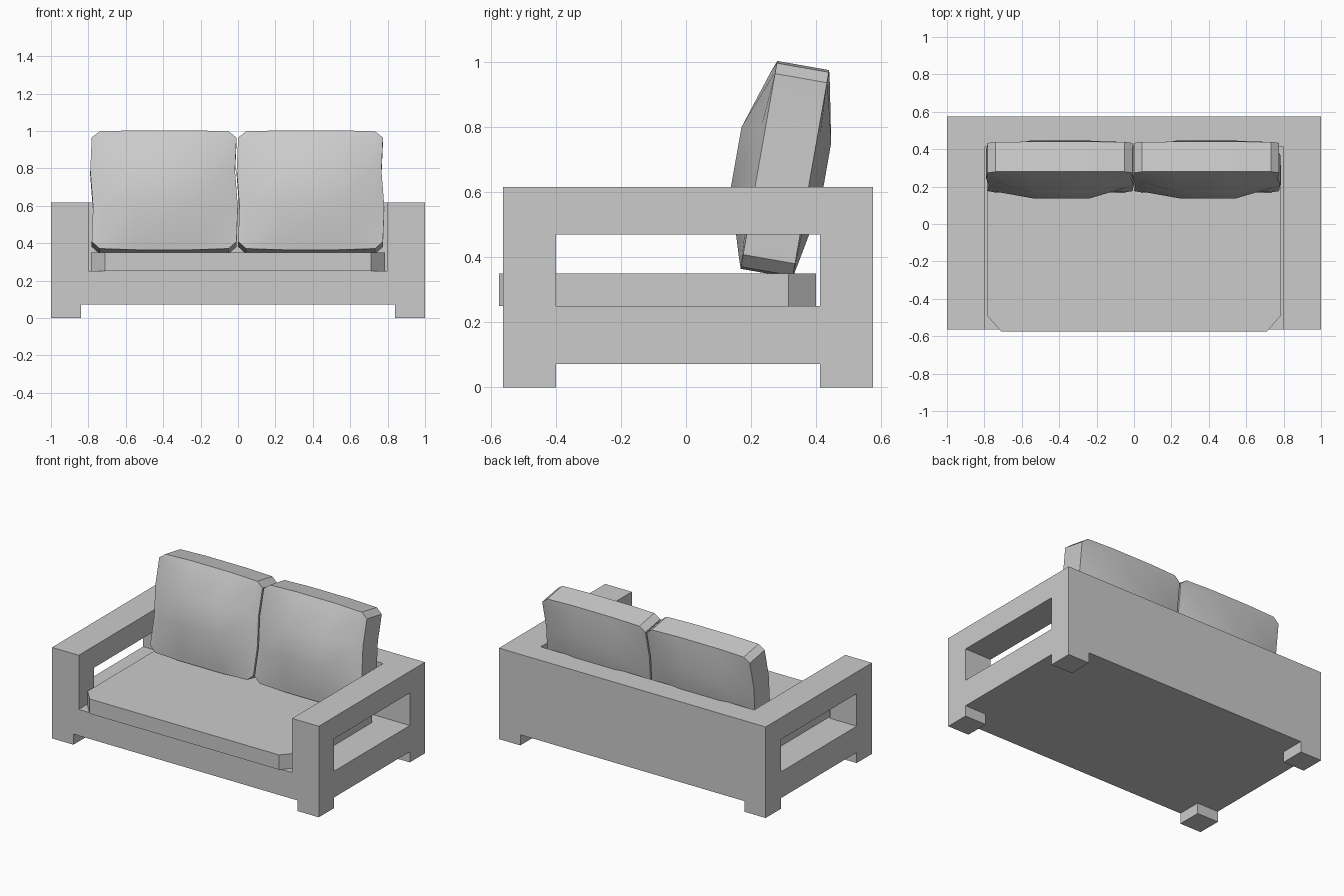
import bpy, bmesh
from math import radians
from mathutils import Matrix

if "Cube" in bpy.data.objects:
    bpy.data.objects.remove(bpy.data.objects["Cube"])


def make_object(name, bm):
    bmesh.ops.recalc_face_normals(bm, faces=bm.faces)
    mesh = bpy.data.meshes.new(name)
    bm.to_mesh(mesh)
    bm.free()
    obj = bpy.data.objects.new(name, mesh)
    bpy.context.collection.objects.link(obj)
    return obj


# Frame: blocks on a coarse grid, keeping only the outer skin
XS = [-1, -0.84, -0.79, 0.79, 0.84, 1]
XS[2], XS[3] = -0.8, 0.8
YS = [-0.563, -0.40, 0.412, 0.575]
ZS = [0, 0.072, 0.25, 0.47, 0.617]


def filled(i, j, k):
    if not (0 <= i < 5 and 0 <= j < 3 and 0 <= k < 4):
        return False
    if k == 0:                      # four corner feet
        return i in (0, 4) and j in (0, 2)
    if k == 1 or j == 2:            # base slab and back panel
        return True
    return i != 2 and (k == 3 or j == 0)   # arm rail and front post


def build_frame():
    bm = bmesh.new()
    for i in range(5):
        for j in range(3):
            for k in range(4):
                if not filled(i, j, k):
                    continue
                for axis in range(3):
                    for side in (0, 1):
                        step = [0, 0, 0]
                        step[axis] = 2 * side - 1
                        if filled(i + step[0], j + step[1], k + step[2]):
                            continue
                        quad = []
                        for a, b in ((0, 0), (1, 0), (1, 1), (0, 1)):
                            c = [i, j, k]
                            c[axis] += side
                            c[(axis + 1) % 3] += a
                            c[(axis + 2) % 3] += b
                            quad.append(bm.verts.new((XS[c[0]], YS[c[1]], ZS[c[2]])))
                        bm.faces.new(quad)
    bmesh.ops.remove_doubles(bm, verts=bm.verts, dist=1e-4)
    bmesh.ops.recalc_face_normals(bm, faces=bm.faces)
    bmesh.ops.dissolve_limit(bm, angle_limit=radians(1), verts=bm.verts, edges=bm.edges)
    return make_object("sofa_frame", bm)


# Seat cushion: slab with clipped corners
def build_seat():
    bm = bmesh.new()
    hx, y0, y1, cx, cy = 0.785, -0.575, 0.40, 0.075, 0.085
    outline = [(-hx + cx, y0), (hx - cx, y0), (hx, y0 + cy), (hx, y1 - cy),
               (hx - cx, y1), (-hx + cx, y1), (-hx, y1 - cy), (-hx, y0 + cy)]
    face = bm.faces.new([bm.verts.new((x, y, 0.25)) for x, y in outline])
    ext = bmesh.ops.extrude_face_region(bm, geom=[face], use_keep_orig=True)
    top = [g for g in ext["geom"] if isinstance(g, bmesh.types.BMVert)]
    bmesh.ops.translate(bm, verts=top, vec=(0, 0, 0.1))
    return make_object("seat_cushion", bm)


# Back cushion: puffed front and back sheets joined by a straight rim
def build_back_cushion(name, cx):
    bm = bmesh.new()
    cols = [-0.387, -0.345, -0.15, 0.15, 0.345, 0.387]
    rows = [-0.318, -0.28, -0.09, 0.105, 0.285, 0.318]
    puff = [0, 0.2, 1, 1, 0.2, 0]
    sway = [0, 0, 0.007, -0.008, 0, 0]
    n = 6

    def sheet(depth, bulge):
        grid = {}
        for i in range(n):
            for j in range(n):
                if i in (0, 5) and j in (0, 5):
                    continue
                v = rows[j] * (1.02 if i in (2, 3) and j in (0, 5) else 1)
                grid[i, j] = bm.verts.new((cols[i] + sway[j],
                                           depth + bulge * puff[i] * puff[j], v))
        for i in range(n - 1):
            for j in range(n - 1):
                cell = [(i, j), (i + 1, j), (i + 1, j + 1), (i, j + 1)]
                bm.faces.new([grid[c] for c in cell if c in grid])
        return grid

    front, back = sheet(-0.082, -0.073), sheet(0.08, 0.045)
    rim = ([(i, 0) for i in range(1, 5)] + [(5, j) for j in range(1, 5)]
           + [(i, 5) for i in range(4, 0, -1)] + [(0, j) for j in range(4, 0, -1)])
    for a, b in zip(rim, rim[1:] + rim[:1]):
        bm.faces.new((front[a], front[b], back[b], back[a]))
    lean = Matrix.Translation((cx, 0.305, 0.67)) @ Matrix.Rotation(radians(-10), 4, 'X')
    bmesh.ops.transform(bm, matrix=lean, verts=bm.verts)
    obj = make_object(name, bm)
    bpy.ops.object.select_all(action='DESELECT')
    obj.select_set(True)
    bpy.context.view_layer.objects.active = obj
    bpy.ops.object.shade_smooth_by_angle(angle=radians(30))
    return obj


build_frame()
build_seat()
build_back_cushion("back_cushion_left", -0.395)
build_back_cushion("back_cushion_right", 0.388)
